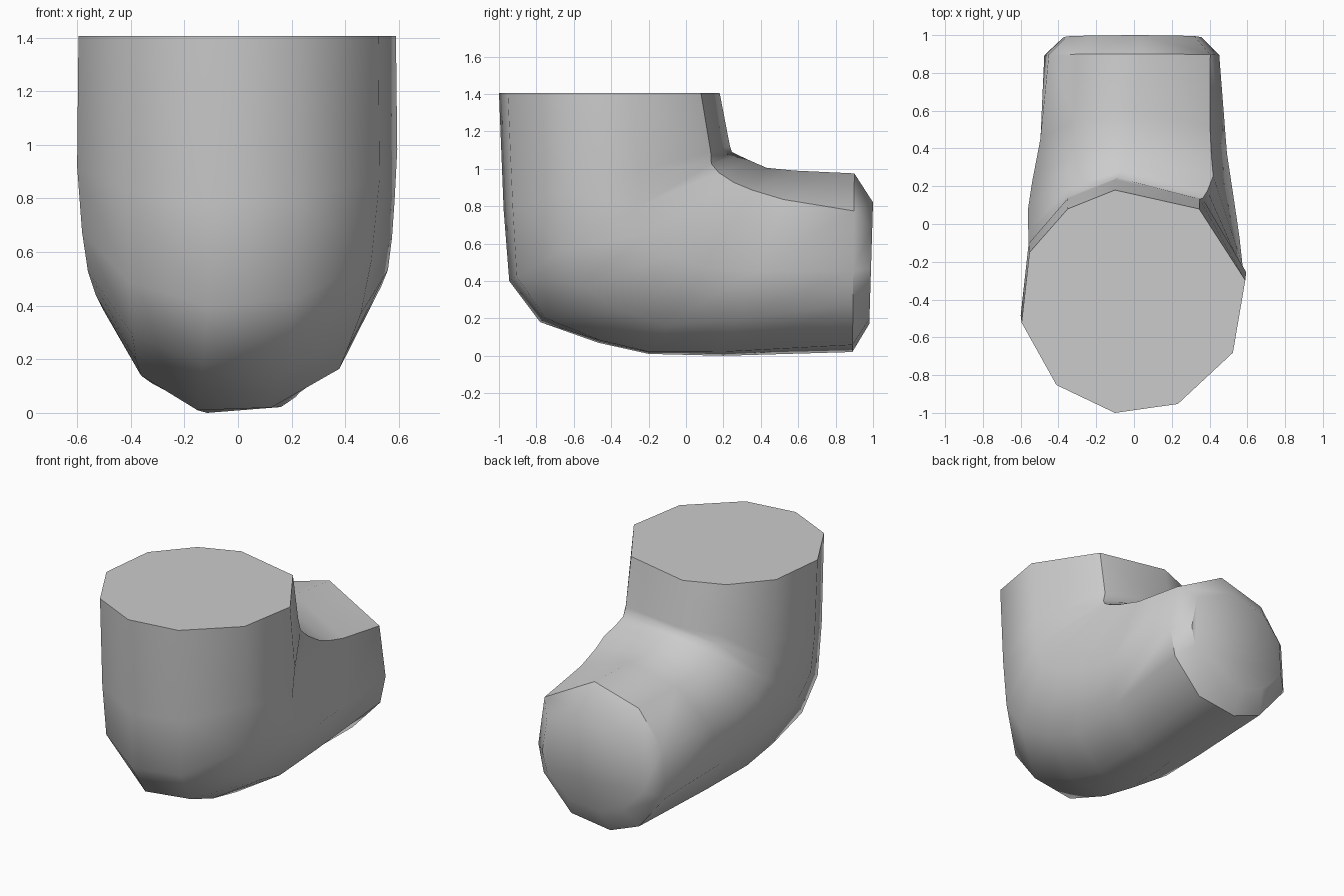
import bpy, bmesh
from mathutils import Vector

cube = bpy.data.objects.get("Cube")
if cube:
    bpy.data.objects.remove(cube, do_unlink=True)

grey = bpy.data.materials.new("plain grey")
grey.use_nodes = True
color = (0.6, 0.6, 0.6, 1)
grey.diffuse_color = color
grey.node_tree.nodes["Principled BSDF"].inputs["Base Color"].default_value = color

# Ten-sided cross-sections: sideways and outer-to-inner position, both -1 to 1
column = [(-.17, 1), (-.59, .83), (-.93, .44), (-1, -.19), (-.69, -.75),
          (-.17, -1), (.39, -.92), (.88, -.46), (.99, .19), (.58, .83)]
belly = [(-.05, 1), (-.62, .82), (-1, .33), (-.93, -.25), (-.67, -.74),
         (-.28, -1), (.23, -.98), (.7, -.69), (.99, -.07), (.76, .76)]
tail = [(.08, 1), (-.6, .81), (-.95, .35), (-1, -.33), (-.59, -.83),
        (-.15, -1), (.45, -.92), (.87, -.47), (.95, -.09), (.85, .58)]

# Rings along the bend: outer (y, z), inner (y, z), half width,
# and section blend (0 column, 1 belly, 2 tail)
rings = [((-1, 1.405), (.18, 1.405), .595, 0),
         ((-.975, .78), (.235, 1.12), .6, 0),
         ((-.945, .40), (.245, 1.09), .59, .2),
         ((-.78, .18), (.285, 1.07), .58, .5),
         ((-.47, .07), (.35, 1.04), .565, .9),
         ((-.20, .01), (.43, 1.005), .54, 1),
         ((.20, 0), (.58, .99), .505, 1.4),
         ((.89, .02), (.90, .975), .475, 2),
         ((.98, .17), (1, .82), .375, 2)]


def blended_section(blend):
    first, second = (column, belly) if blend <= 1 else (belly, tail)
    share = blend if blend <= 1 else blend - 1
    return [Vector(p).lerp(Vector(q), share) for p, q in zip(first, second)]


def build_elbow(name):
    bm = bmesh.new()
    loops = []
    for outer, inner, half, blend in rings:
        a, b = Vector((0, *outer)), Vector((0, *inner))
        loops.append([bm.verts.new(a.lerp(b, (t + 1) / 2) + Vector((s * half, 0, 0)))
                      for s, t in blended_section(blend)])
    n = len(column)
    for lo, hi in zip(loops, loops[1:]):
        for i in range(n):
            j = (i + 1) % n
            bm.faces.new((lo[i], lo[j], hi[j], hi[i]))
    # Flat ends
    bm.faces.new(loops[0])
    bm.faces.new(loops[-1])
    bmesh.ops.recalc_face_normals(bm, faces=bm.faces)
    mesh = bpy.data.meshes.new(name)
    bm.to_mesh(mesh)
    bm.free()
    mesh.materials.append(grey)
    obj = bpy.data.objects.new(name, mesh)
    bpy.context.collection.objects.link(obj)
    return obj


elbow = build_elbow("bent_pipe_elbow")
bpy.ops.object.select_all(action="DESELECT")
elbow.select_set(True)
bpy.context.view_layer.objects.active = elbow
bpy.ops.object.shade_smooth_by_angle(angle=0.75)
